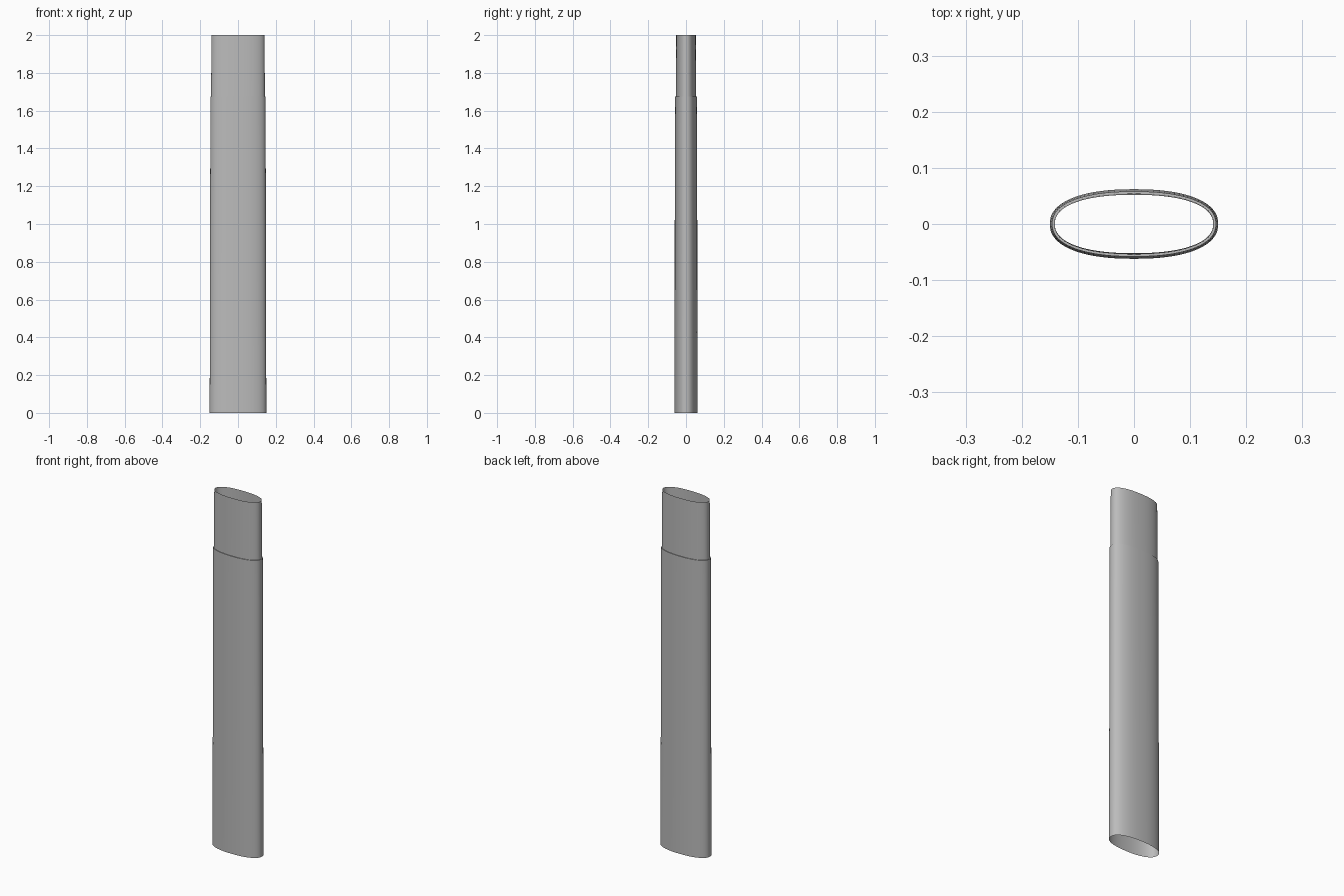
import bpy
import bmesh
import math

cube = bpy.data.objects.get("Cube")
if cube:
    bpy.data.objects.remove(cube, do_unlink=True)

SIDES = 96
ROUNDNESS = 2.3

grey = bpy.data.materials.new("plain grey")
grey.use_nodes = True
colour = (0.5, 0.5, 0.5, 1)
grey.diffuse_color = colour
grey.node_tree.nodes["Principled BSDF"].inputs["Base Color"].default_value = colour


def oval(bm, half_width, half_depth, z):
    """Ring of vertices on a flattened, slightly squared oval."""
    ring = []
    for i in range(SIDES):
        a = math.tau * i / SIDES
        c, s = math.cos(a), math.sin(a)
        x = math.copysign(abs(c) ** (2 / ROUNDNESS), c) * half_width
        y = math.copysign(abs(s) ** (2 / ROUNDNESS), s) * half_depth
        ring.append(bm.verts.new((x, y, z)))
    return ring


def tube(name, sections):
    """Open thin-walled tube through a list of oval sections."""
    bm = bmesh.new()
    rings = [oval(bm, *section) for section in sections]
    for low, high in zip(rings, rings[1:]):
        for i in range(SIDES):
            j = (i + 1) % SIDES
            bm.faces.new((low[i], low[j], high[j], high[i]))
    mesh = bpy.data.meshes.new(name)
    bm.to_mesh(mesh)
    bm.free()
    mesh.materials.append(grey)
    obj = bpy.data.objects.new(name, mesh)
    bpy.context.collection.objects.link(obj)
    bpy.ops.object.select_all(action="DESELECT")
    obj.select_set(True)
    bpy.context.view_layer.objects.active = obj
    bpy.ops.object.shade_smooth_by_angle(angle=math.radians(35))
    return obj


# Tapered main body, closed by a narrow ledge around the sleeve
tube("tube_body", [(0.15, 0.062, 0), (0.146, 0.058, 1.675), (0.142, 0.054, 1.675)])

# Narrower sleeve rising from the ledge, open at the top
tube("top_sleeve", [(0.142, 0.054, 1.675), (0.141, 0.052, 2)])
